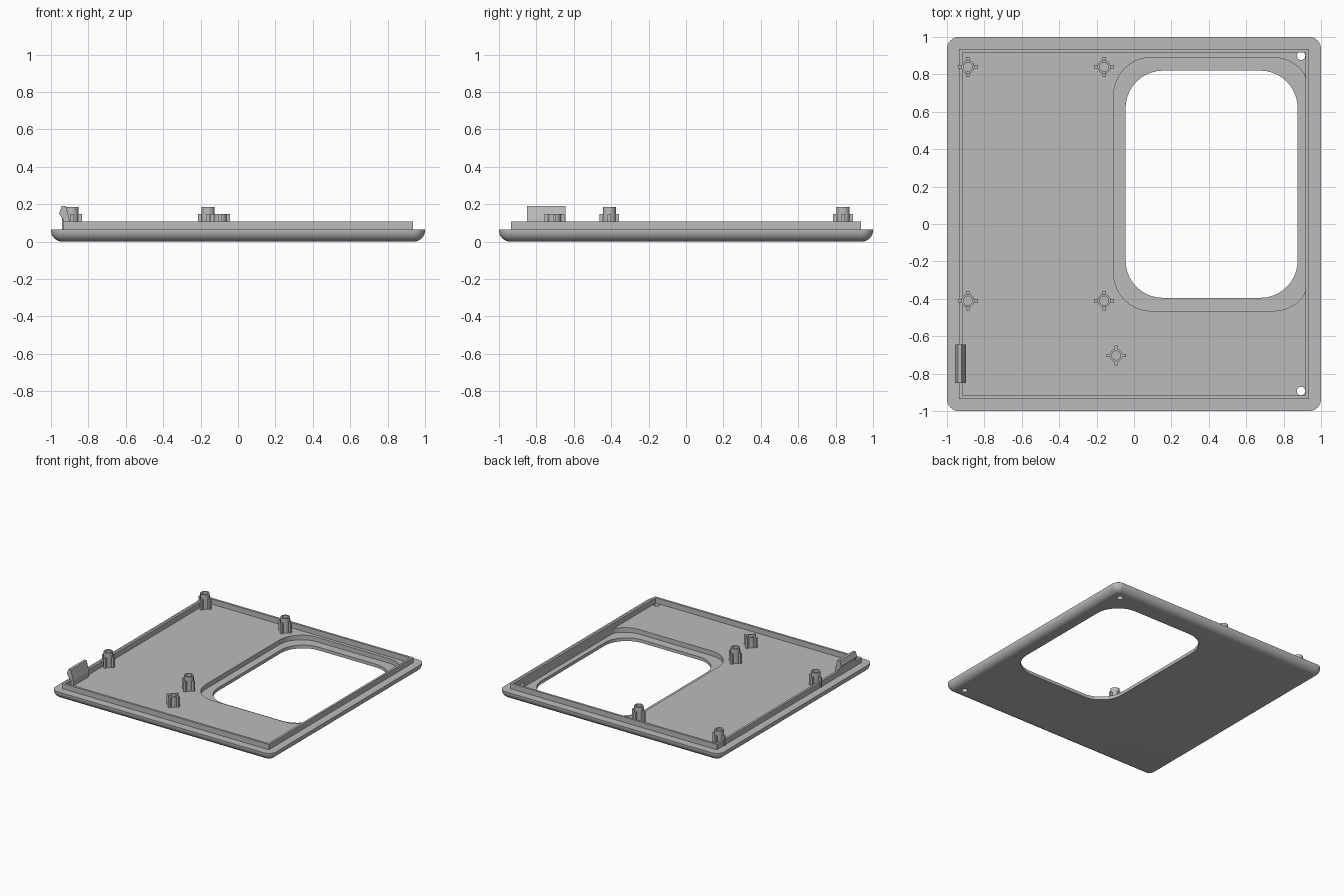
import bpy, bmesh, math

if "Cube" in bpy.data.objects:
    bpy.data.objects.remove(bpy.data.objects["Cube"])

grey = bpy.data.materials.new("light grey plastic")
grey.diffuse_color = (0.5, 0.5, 0.5, 1)
grey.use_nodes = True
grey.node_tree.nodes["Principled BSDF"].inputs["Base Color"].default_value = grey.diffuse_color

LEDGE, RIM_TOP, RECESS = 0.064, 0.107, 0.026
RIM_OUT, RIM_IN = 0.935, 0.917


def rounded_rect(x0, x1, y0, y1, r, n=10):
    pts = []
    corners = [(x1 - r, y1 - r), (x0 + r, y1 - r), (x0 + r, y0 + r), (x1 - r, y0 + r)]
    for q, (cx, cy) in enumerate(corners):
        for i in range(n + 1):
            a = math.pi / 2 * (q + i / n)
            pts.append((cx + r * math.cos(a), cy + r * math.sin(a)))
    return pts


def circle(x, y, r, n=24):
    return [(x + r * math.cos(2 * math.pi * i / n), y + r * math.sin(2 * math.pi * i / n))
            for i in range(n)]


def loft(name, sections, ring=False):
    """Join equal-sized outlines [(points, z), ...]; ring=True closes the loop instead of capping."""
    bm = bmesh.new()
    loops = [[bm.verts.new((x, y, z)) for x, y in pts] for pts, z in sections]
    pairs = list(zip(loops, loops[1:])) + ([(loops[-1], loops[0])] if ring else [])
    for a, b in pairs:
        for i in range(len(a)):
            j = (i + 1) % len(a)
            bm.faces.new((a[i], a[j], b[j], b[i]))
    if not ring:
        bm.faces.new(loops[0][::-1])
        bm.faces.new(loops[-1])
    bmesh.ops.remove_doubles(bm, verts=bm.verts, dist=1e-6)
    bmesh.ops.recalc_face_normals(bm, faces=bm.faces)
    me = bpy.data.meshes.new(name)
    bm.to_mesh(me)
    bm.free()
    me.materials.append(grey)
    ob = bpy.data.objects.new(name, me)
    bpy.context.collection.objects.link(ob)
    return ob


def smooth(ob):
    bpy.ops.object.select_all(action='DESELECT')
    ob.select_set(True)
    bpy.context.view_layer.objects.active = ob
    bpy.ops.object.shade_smooth_by_angle(angle=math.radians(30))


def cut(ob, cutters):
    for c in cutters:
        m = ob.modifiers.new("cut", 'BOOLEAN')
        m.operation, m.solver, m.object = 'DIFFERENCE', 'EXACT', c
    bpy.context.view_layer.update()
    me = bpy.data.meshes.new_from_object(ob.evaluated_get(bpy.context.evaluated_depsgraph_get()))
    ob.modifiers.clear()
    ob.data = me
    for c in cutters:
        bpy.data.objects.remove(c)


# Base plate with a rounded lower edge
sections = []
for i in range(11):
    a = math.pi / 2 * i / 10
    inset = 0.06 * (1 - math.sin(a))
    s = 1 - inset
    sections.append((rounded_rect(-s, s, -s, s, 0.064 - inset), 0.06 * (1 - math.cos(a))))
sections.append((rounded_rect(-1, 1, -1, 1, 0.064), LEDGE))
plate = loft("base_plate", sections)

# Window opening, its stepped recess (stopped by the rim) and two screw holes
window = rounded_rect(-0.045, 0.875, -0.395, 0.82, 0.2)
step = [(min(x, RIM_IN), y) for x, y in rounded_rect(-0.108, 0.945, -0.465, 0.89, 0.2)]
cutters = [loft("recess_cutter", [(step, RECESS), (step, 0.2)]),
           loft("window_cutter", [(window, -0.1), (window, 0.2)])]
for y in (-0.893, 0.9):
    hole = circle(0.893, y, 0.023)
    cutters.append(loft("screw_cutter", [(hole, -0.1), (hole, 0.2)]))
cut(plate, cutters)
smooth(plate)


# Raised rim around the inside
def square(s):
    return [(-s, -s), (s, -s), (s, s), (-s, s)]


loft("rim", [(square(RIM_OUT), LEDGE - 0.002), (square(RIM_OUT), RIM_TOP),
             (square(RIM_IN), RIM_TOP), (square(RIM_IN), LEDGE - 0.002)], ring=True)


# Hollow mounting posts, each with four ribs
def post(x, y, top):
    outer, inner = circle(x, y, 0.035), circle(x, y, 0.024)
    z = LEDGE - 0.002
    smooth(loft("post", [(outer, z), (outer, top), (inner, top), (inner, z)], ring=True))
    for k in range(4):
        c, s = round(math.cos(k * math.pi / 2)), round(math.sin(k * math.pi / 2))
        local = [(0.030, -0.009), (0.053, -0.009), (0.053, 0.009), (0.030, 0.009)]
        rib = [(x + u * c - v * s, y + u * s + v * c) for u, v in local]
        loft("post_rib", [(rib, z), (rib, 0.147)])


for px in (-0.888, -0.16):
    for py in (-0.41, 0.84):
        post(px, py, 0.184)
post(-0.095, -0.703, 0.148)

# Snap hook on the left rim: side profile (x, z) swept along y
profile = [(-0.898, 0.062), (-0.898, 0.105), (-0.921, 0.191), (-0.942, 0.191),
           (-0.957, 0.15), (-0.935, 0.118), (-0.935, 0.062)]
hook = loft("snap_hook", [(profile, 0.645), (profile, 0.85)])
for v in hook.data.vertices:
    x, z, d = v.co
    v.co = (x, -d, z)
